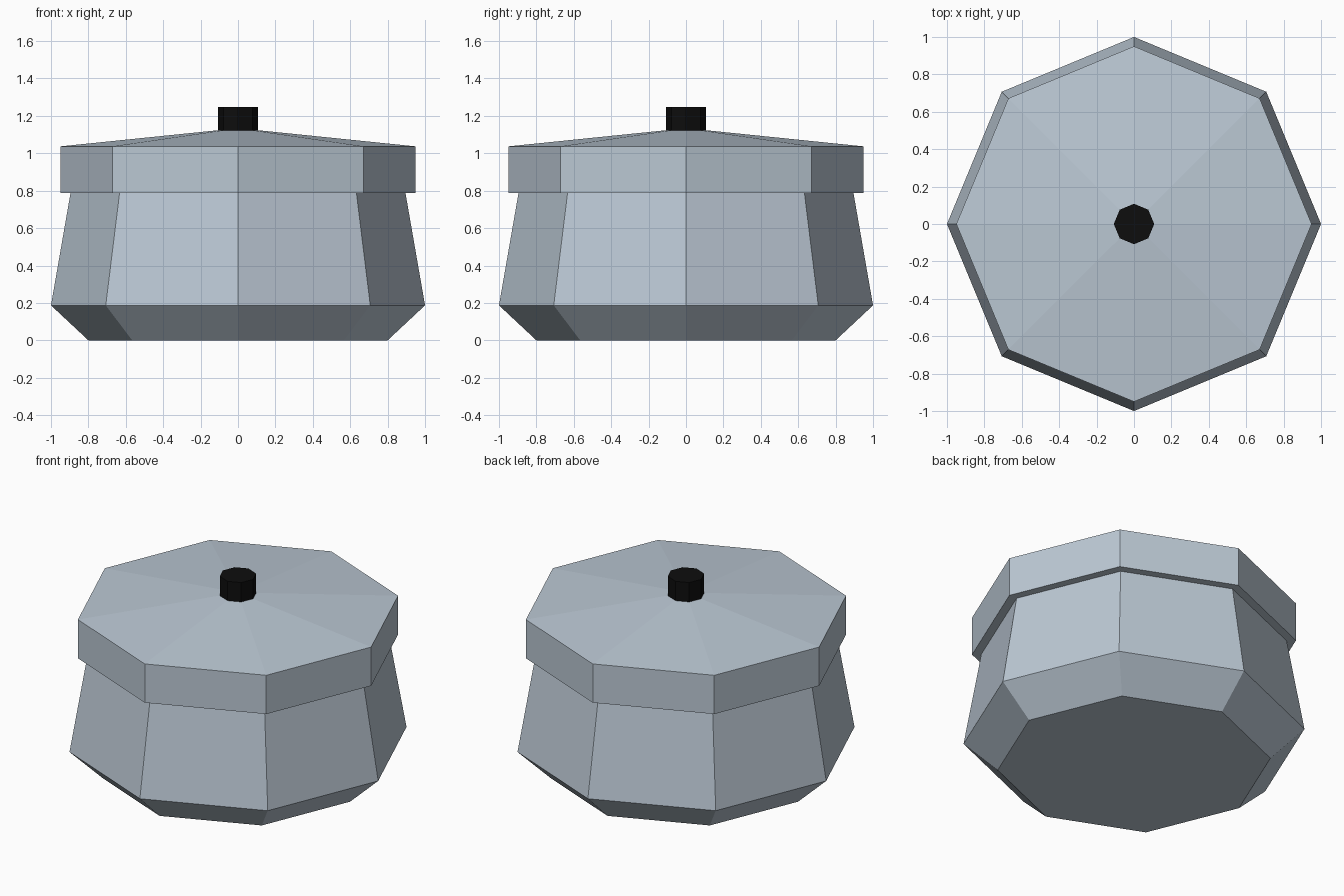
import bpy, bmesh, math

if "Cube" in bpy.data.objects:
    bpy.data.objects.remove(bpy.data.objects["Cube"])

def material(name, rgb):
    m = bpy.data.materials.new(name)
    m.diffuse_color = (*rgb, 1)
    m.use_nodes = True
    m.node_tree.nodes["Principled BSDF"].inputs["Base Color"].default_value = m.diffuse_color
    return m

def lathe(name, profile, sides, mat, offset=0.0):
    """Flat-sided solid of revolution from (radius, z) pairs, capped at both ends."""
    bm = bmesh.new()
    rings = [[bm.verts.new((r * math.cos(offset + 2 * math.pi * i / sides),
                            r * math.sin(offset + 2 * math.pi * i / sides), z))
              for i in range(sides)] for r, z in profile]
    for a, b in zip(rings, rings[1:]):
        for i in range(sides):
            j = (i + 1) % sides
            bm.faces.new((a[i], a[j], b[j], b[i]))
    bm.faces.new(rings[0][::-1])
    bm.faces.new(rings[-1])
    bmesh.ops.recalc_face_normals(bm, faces=bm.faces)
    me = bpy.data.meshes.new(name)
    bm.to_mesh(me)
    bm.free()
    me.materials.append(mat)
    ob = bpy.data.objects.new(name, me)
    bpy.context.collection.objects.link(ob)
    return ob

steel = material("pale_steel", (0.50, 0.58, 0.66))
black = material("black", (0.004, 0.004, 0.004))

# Pot body: chamfered foot, widest at the shoulder, tapering up into the lid
lathe("pot_body", [(0.80, 0), (1.0, 0.187), (0.895, 0.79)], 8, steel)
# Lid: straight rim and shallow sloping top
lathe("lid", [(0.95, 0.787), (0.95, 1.037), (0.10, 1.124)], 8, steel)
# Knob
lathe("lid_knob", [(0.108, 1.118), (0.108, 1.248)], 8, black)
